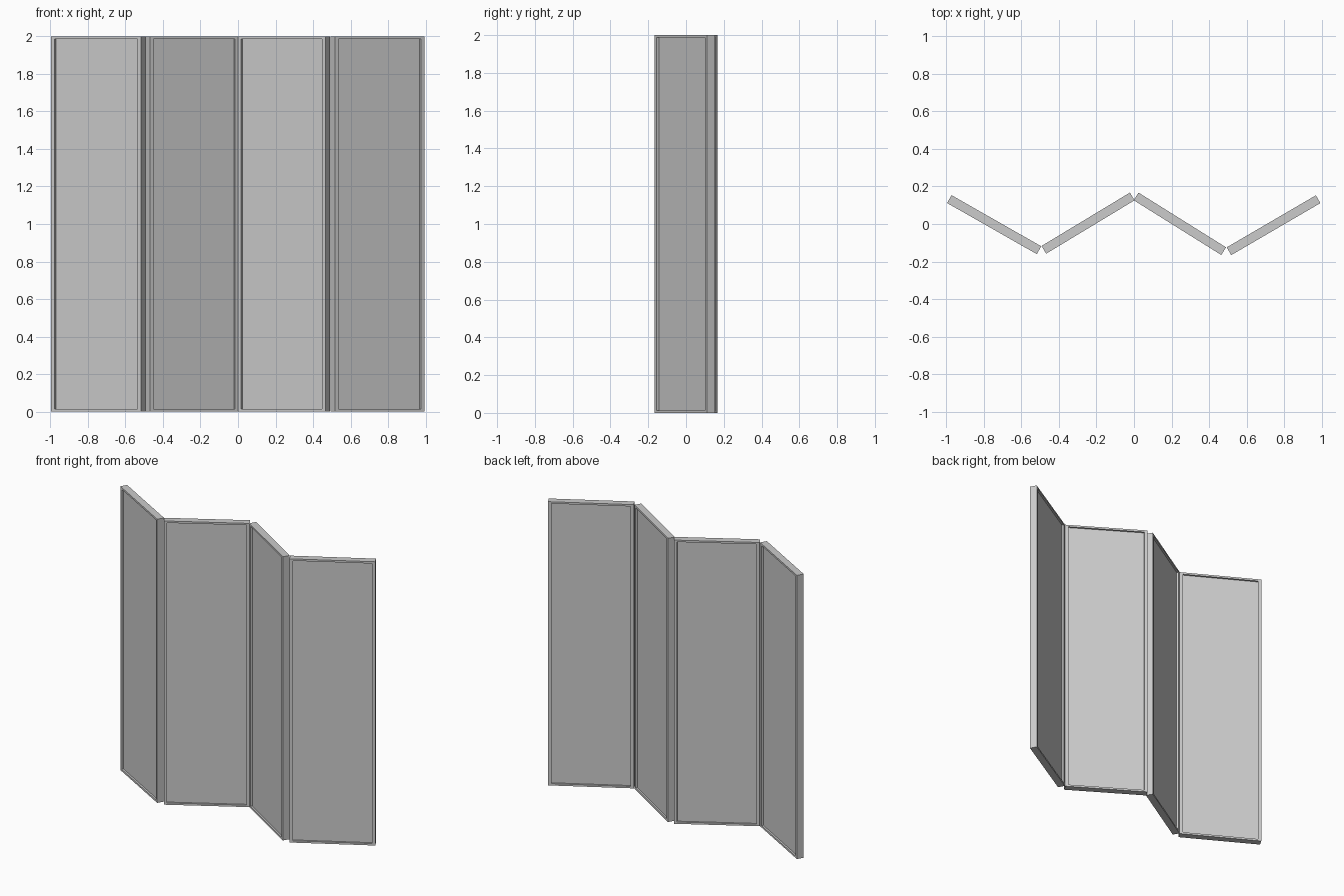
import bpy, bmesh
from math import atan2
from mathutils import Matrix, Vector

if "Cube" in bpy.data.objects:
    bpy.data.objects.remove(bpy.data.objects["Cube"])

LENGTH, THICK, HEIGHT = 0.55, 0.048, 2.0
SIDE, RAIL, DEPTH = 0.03, 0.022, 0.013   # frame widths and recess depth


def panel(name, a, b):
    """Framed panel along plan line a-b, recessed on both faces."""
    bm = bmesh.new()
    bmesh.ops.create_cube(bm, size=1, matrix=Matrix.Diagonal((LENGTH, THICK, HEIGHT, 1)))
    big = [f for f in bm.faces if abs(f.normal.y) > 0.9]
    for f in big:
        n = f.normal.copy()
        # flat frame border
        bmesh.ops.inset_region(bm, faces=[f], thickness=SIDE)
        for v in f.verts:
            v.co.z += (SIDE - RAIL) * (1 if v.co.z > 0 else -1)
        # sunken infill with straight walls
        inner = bmesh.ops.extrude_discrete_faces(bm, faces=[f])["faces"][0]
        bmesh.ops.translate(bm, verts=inner.verts[:], vec=-n * DEPTH)
    bmesh.ops.recalc_face_normals(bm, faces=bm.faces[:])
    me = bpy.data.meshes.new(name)
    bm.to_mesh(me)
    bm.free()
    ob = bpy.data.objects.new(name, me)
    bpy.context.collection.objects.link(ob)
    a, b = Vector(a), Vector(b)
    mid = (a + b) / 2
    ob.location = (mid.x, mid.y, HEIGHT / 2)
    ob.rotation_euler.z = atan2(b.y - a.y, b.x - a.x)


# zigzag of four folding screen panels (centre-line ends in plan)
lines = [((-0.983, 0.132), (-0.507, -0.139)),
         ((-0.481, -0.138), (-0.009, 0.147)),
         ((0.011, 0.147), (0.478, -0.145)),
         ((0.506, -0.145), (0.981, 0.132))]
for i, (a, b) in enumerate(lines):
    panel(f"screen_panel_{i + 1}", a, b)
